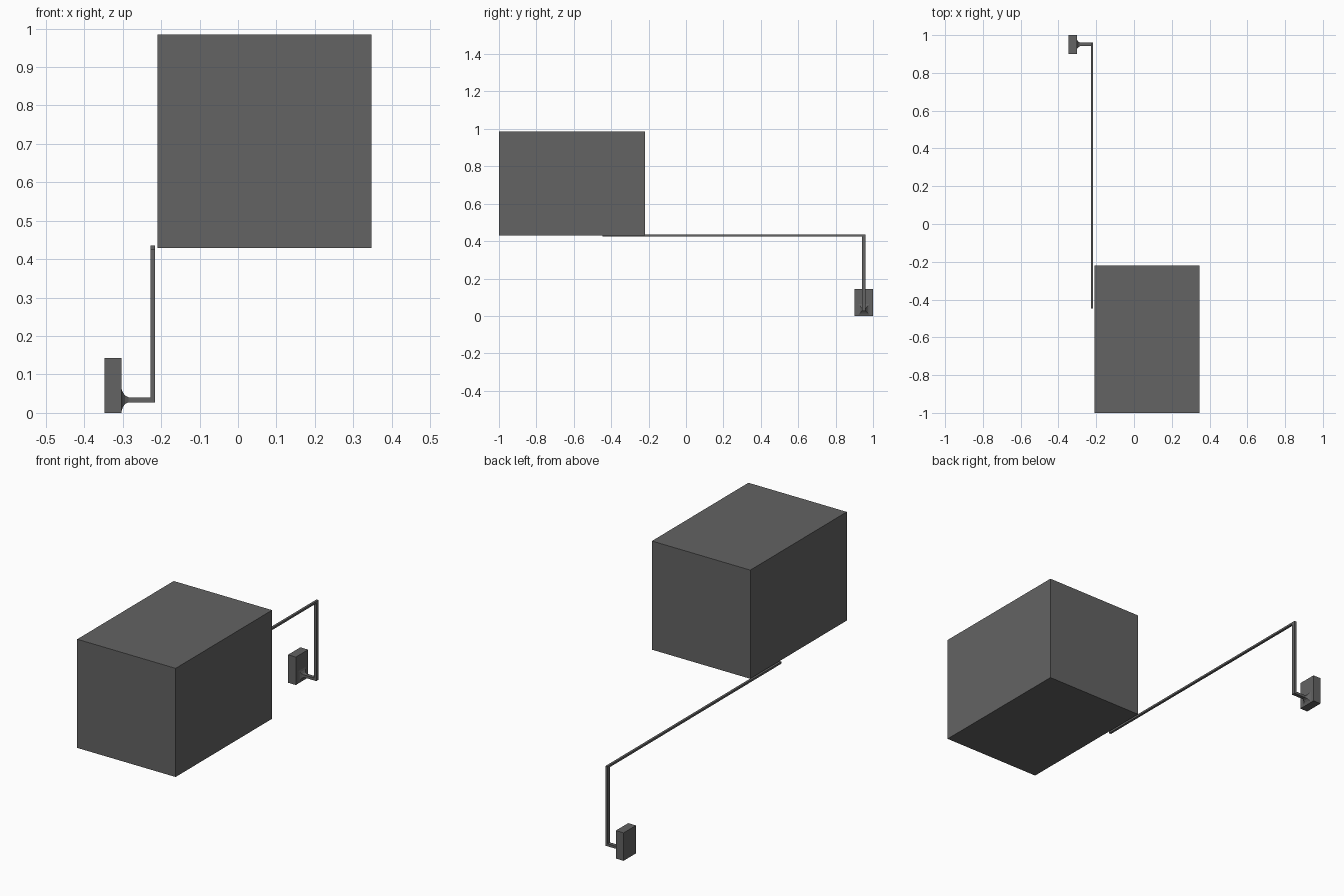
import bpy, bmesh

if "Cube" in bpy.data.objects:
    bpy.data.objects.remove(bpy.data.objects["Cube"])

grey = bpy.data.materials.new("dark_grey")
grey.diffuse_color = (0.125, 0.125, 0.125, 1)
grey.use_nodes = True
grey.node_tree.nodes["Principled BSDF"].inputs["Base Color"].default_value = grey.diffuse_color


def finish(name, bm):
    bmesh.ops.recalc_face_normals(bm, faces=bm.faces)
    me = bpy.data.meshes.new(name)
    bm.to_mesh(me)
    bm.free()
    me.materials.append(grey)
    bpy.context.collection.objects.link(bpy.data.objects.new(name, me))


def box(name, lo, hi):
    bm = bmesh.new()
    bmesh.ops.create_cube(bm, size=1)
    for v in bm.verts:
        v.co = [(l + h) / 2 + c * (h - l) for c, l, h in zip(v.co, lo, hi)]
    finish(name, bm)


# Main housing and small wall plug
box("housing", (-0.21, -1.0, 0.429), (0.347, -0.22, 0.985))
box("plug", (-0.347, 0.90, 0.0), (-0.303, 1.0, 0.143))

# Flat cord with mitred corners, starting in a flared strain relief on the plug
X, Y, Z0, Z1 = -0.222, 0.951, 0.034, 0.43
W, D, H, T = 0.006, 0.0095, 0.0065, 0.005
signs = [(-1, -1), (1, -1), (1, 1), (-1, 1)]
rings = []
for x, hy, hz in [(-0.303, 0.029, 0.029), (-0.300, 0.021, 0.020),
                  (-0.294, 0.014, 0.011), (-0.285, D, H)]:
    rings.append([(x, Y + b * hy, Z0 - a * hz) for a, b in signs])
rings.append([(X + a * W, Y + b * D, Z0 - a * H) for a, b in signs])
rings.append([(X + a * W, Y + b * D, Z1 + b * T) for a, b in signs])
rings.append([(X + a * W, -0.447, Z1 + b * T) for a, b in signs])

bm = bmesh.new()
vr = [[bm.verts.new(p) for p in r] for r in rings]
for r, s in zip(vr, vr[1:]):
    for i in range(4):
        j = (i + 1) % 4
        bm.faces.new((r[i], r[j], s[j], s[i]))
bm.faces.new(vr[0])
bm.faces.new(vr[-1])
finish("cord", bm)
